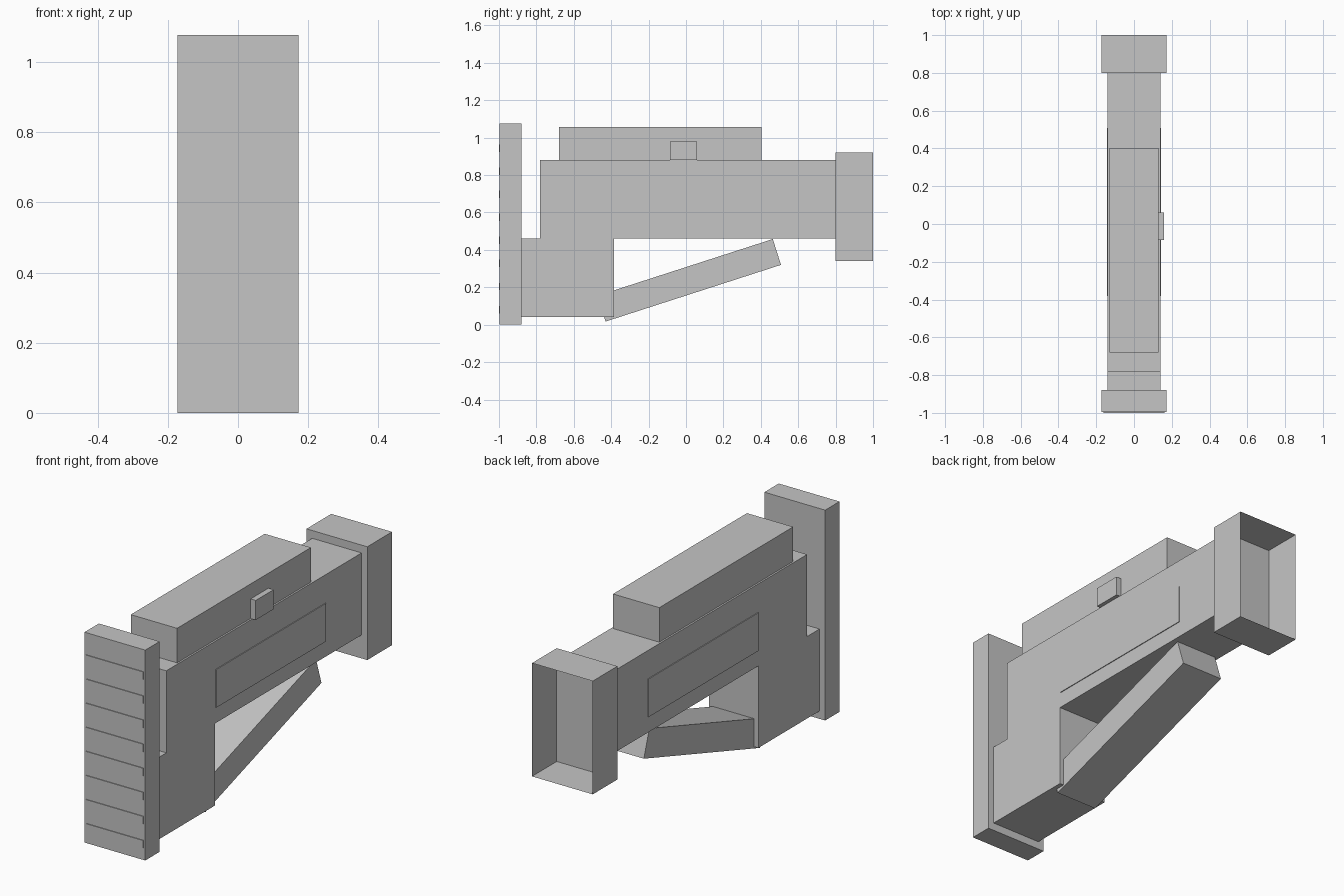
import bpy, bmesh

if "Cube" in bpy.data.objects:
    bpy.data.objects.remove(bpy.data.objects["Cube"])

grey = bpy.data.materials.new("plain_grey")
grey.diffuse_color = (0.56, 0.56, 0.56, 1)
grey.use_nodes = True
grey.node_tree.nodes["Principled BSDF"].inputs["Base Color"].default_value = grey.diffuse_color


def finish(name, bm):
    mesh = bpy.data.meshes.new(name)
    bm.to_mesh(mesh)
    bm.free()
    mesh.materials.append(grey)
    obj = bpy.data.objects.new(name, mesh)
    bpy.context.collection.objects.link(obj)
    return obj


def extrude_profile(name, profile, x0, x1, open_back=False):
    """Extrude a (y, z) side profile from x0 to x1."""
    bm = bmesh.new()
    face = bm.faces.new([bm.verts.new((x0, y, z)) for y, z in profile])
    new = bmesh.ops.extrude_face_region(bm, geom=[face])["geom"]
    bmesh.ops.translate(bm, vec=(x1 - x0, 0, 0),
                        verts=[v for v in new if isinstance(v, bmesh.types.BMVert)])
    bmesh.ops.recalc_face_normals(bm, faces=bm.faces)
    if open_back:
        back = [f for f in bm.faces if f.normal.y > 0.9]
        bmesh.ops.delete(bm, geom=back, context='FACES_ONLY')
    return finish(name, bm)


def box(name, x0, x1, y0, y1, z0, z1, **kw):
    return extrude_profile(name, [(y0, z0), (y1, z0), (y1, z1), (y0, z1)], x0, x1, **kw)


# Main body with the lower stock block, one stepped profile
extrude_profile("body", [(-0.88, 0.04), (-0.385, 0.04), (-0.385, 0.46), (0.8, 0.46),
                         (0.8, 0.88), (-0.78, 0.88), (-0.78, 0.46), (-0.88, 0.46)],
                -0.14, 0.14)

# End plate with eight thin grip ribs
box("end_plate", -0.172, 0.172, -0.996, -0.88, 0, 1.077)
for i in range(8):
    z = 0.081 + i * 0.1233
    box(f"grip_rib_{i + 1}", -0.162, 0.162, -1.0, -0.996, z - 0.02, z + 0.02)

# Hollow cap, open towards the back
box("open_cap", -0.172, 0.172, 0.8, 1.0, 0.34, 0.92, open_back=True)

# Upper block and side knob
box("upper_block", -0.131, 0.131, -0.68, 0.403, 0.88, 1.057)
box("side_knob", 0.128, 0.16, -0.085, 0.06, 0.88, 0.98)

# Thin panels on both sides of the body
for side, s in (("left", -1), ("right", 1)):
    x0, x1 = sorted((s * 0.14, s * 0.144))
    box(f"{side}_panel", x0, x1, -0.38, 0.507, 0.54, 0.735)

# Slanted brace under the body
extrude_profile("brace", [(-0.43, 0.017), (0.508, 0.32), (0.464, 0.458), (-0.474, 0.155)],
                -0.117, 0.117)
